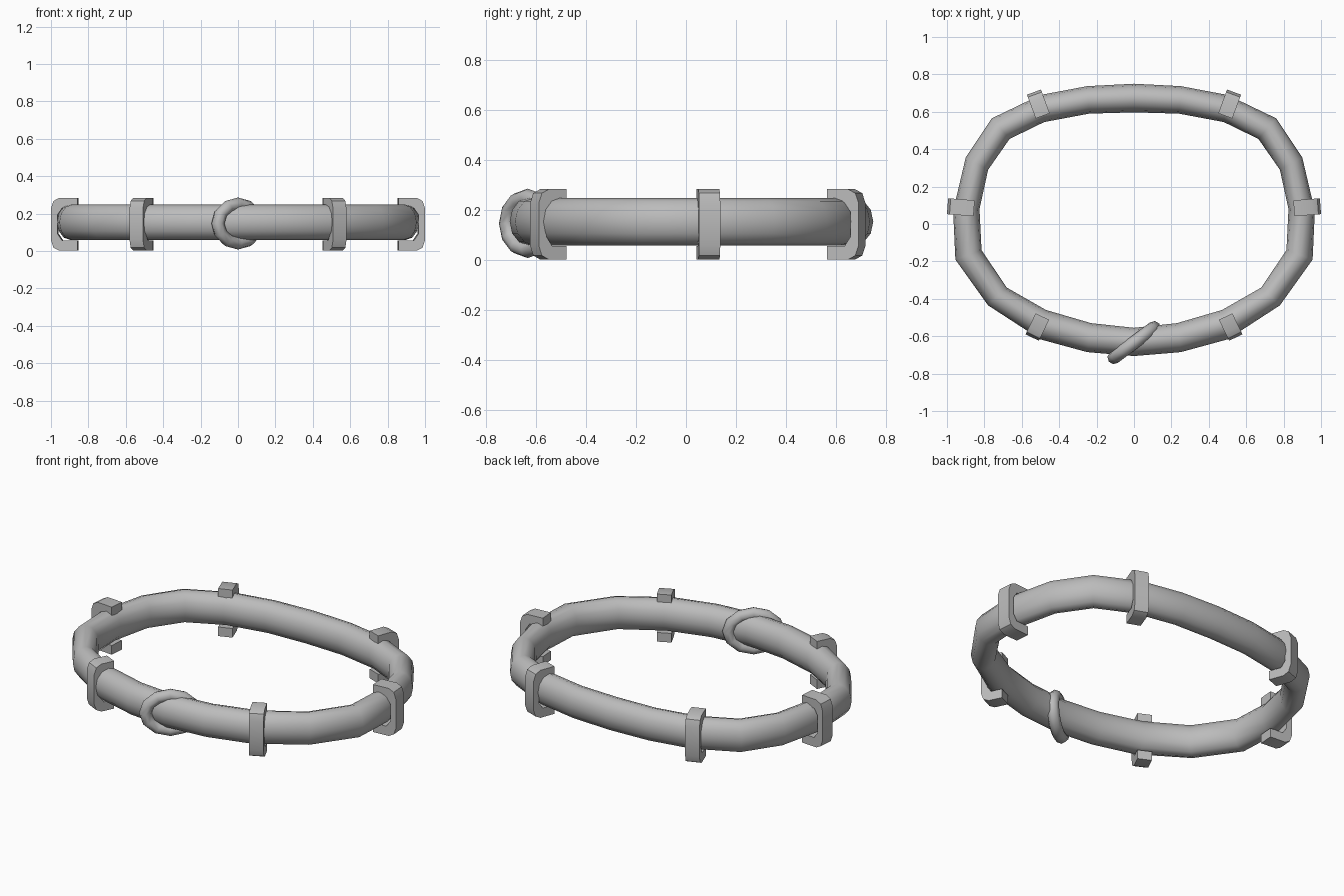
import bpy, bmesh, math
from mathutils import Vector, Matrix

if "Cube" in bpy.data.objects:
    bpy.data.objects.remove(bpy.data.objects["Cube"])

grey = bpy.data.materials.new("plain grey")
grey.diffuse_color = (0.5, 0.5, 0.5, 1)
grey.use_nodes = True
grey.node_tree.nodes["Principled BSDF"].inputs["Base Color"].default_value = grey.diffuse_color


def finish(name, bm, angle):
    bmesh.ops.recalc_face_normals(bm, faces=bm.faces)
    mesh = bpy.data.meshes.new(name)
    bm.to_mesh(mesh)
    bm.free()
    mesh.materials.append(grey)
    ob = bpy.data.objects.new(name, mesh)
    bpy.context.collection.objects.link(ob)
    bpy.ops.object.select_all(action='DESELECT')
    ob.select_set(True)
    bpy.context.view_layer.objects.active = ob
    bpy.ops.object.shade_smooth_by_angle(angle=math.radians(angle))
    return ob


def closed_loft(name, rings, angle):
    """Skin a closed chain of closed cross-sections."""
    bm = bmesh.new()
    vs = [[bm.verts.new(p) for p in ring] for ring in rings]
    n, m = len(vs), len(vs[0])
    for i in range(n):
        a, b = vs[i], vs[(i + 1) % n]
        for j in range(m):
            k = (j + 1) % m
            bm.faces.new((a[j], a[k], b[k], b[j]))
    return finish(name, bm, angle)


# Main hoop: outer and inner outline of the right half, back to front
outer = [(0, .75), (.25, .737), (.50, .69), (.76, .565), (.90, .355), (.967, .07),
         (.955, -.19), (.78, -.435), (.50, -.617), (.25, -.685), (0, -.706)]
inner = [(0, .597), (.24, .59), (.48, .545), (.665, .455), (.78, .29), (.826, .08),
         (.815, -.14), (.68, -.34), (.47, -.46), (.23, -.53), (0, -.555)]
pairs = list(zip(outer, inner))
pairs += [((-o[0], o[1]), (-i[0], i[1])) for o, i in pairs[-2:0:-1]]
SIDES, MID, HALF = 12, .154, .095
hoop = []
for o, i in pairs:
    o, i = Vector(o), Vector(i)
    c, r = (o + i) / 2, (o - i) / 2
    ring = []
    for k in range(SIDES):
        t = math.tau * k / SIDES
        p = c + r * math.cos(t)
        ring.append((p.x, p.y, MID + HALF * math.sin(t)))
    hoop.append(ring)
closed_loft("main_hoop", hoop, 60)

# Slanted ring wrapped round the front of the hoop
along = Vector((.80, .60, 0))
side = Vector((-.60, .80, 0))
up = Vector((0, 0, 1))
wrap = []
for i in range(12):
    a = math.tau * i / 12
    c = Vector((0, -.634, .147)) + along * .134 * math.cos(a) + up * .104 * math.sin(a)
    rad = (along * math.cos(a) + up * math.sin(a)).normalized()
    wrap.append([c + .035 * (rad * math.cos(t) + side * math.sin(t))
                 for t in (math.tau * k / 8 for k in range(8))])
closed_loft("wrap_ring", wrap, 60)


def clamp(name, out, inn, width):
    """C-shaped clamp open toward the hoop centre, rounded outer corners."""
    out, inn = Vector((*out, 0)), Vector((*inn, 0))
    d = (out - inn).normalized()
    w = Vector((-d.y, d.x, 0)) * width / 2
    n = (out - inn).length
    half = [(0, .087), (0, .141), (n - .045, .141), (n - .014, .125), (n, .085)]
    channel = [(n - .035, .05), (n - .06, .087)]
    prof = half + [(x, -z) for x, z in half[::-1]]
    prof += [(x, -z) for x, z in channel[::-1]] + channel
    bm = bmesh.new()
    base = [bm.verts.new(inn + d * x + up * (z + .143) - w) for x, z in prof]
    face = bm.faces.new(base)
    new = bmesh.ops.extrude_face_region(bm, geom=[face])["geom"]
    bmesh.ops.translate(bm, vec=2 * w, verts=[v for v in new if isinstance(v, bmesh.types.BMVert)])
    finish(name, bm, 35)


# Three mirrored pairs of clamps
for s, tag in ((1, "right"), (-1, "left")):
    clamp("back_clamp_" + tag, (s * .535, .705), (s * .488, .578), .08)
    clamp("side_clamp_" + tag, (s * .997, .095), (s * .855, .084), .085)
    clamp("front_clamp_" + tag, (s * .544, -.607), (s * .49, -.495), .08)
